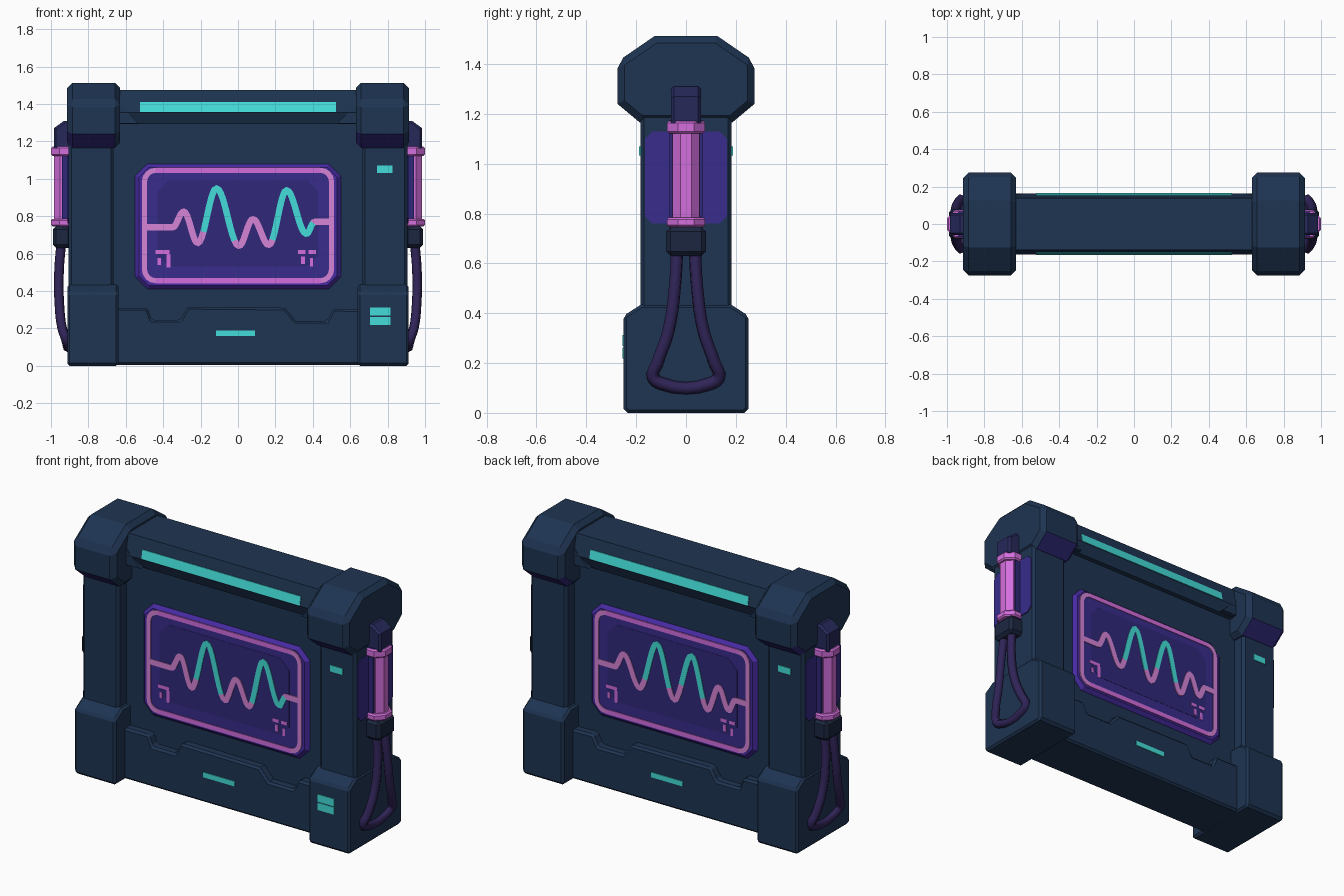
import bpy, bmesh, math
from mathutils import Vector

if "Cube" in bpy.data.objects:
    bpy.data.objects.remove(bpy.data.objects["Cube"])


def material(name, r, g, b):
    m = bpy.data.materials.new(name)
    lin = [((c / 255 + 0.055) / 1.055) ** 2.4 for c in (r, g, b)]
    m.diffuse_color = (*lin, 1)
    m.use_nodes = True
    m.node_tree.nodes["Principled BSDF"].inputs["Base Color"].default_value = m.diffuse_color
    return m


NAVY = material("navy_casing", 30, 52, 82)
DARK = material("dark_fittings", 27, 38, 64)
BRACKET = material("dusk_bracket", 38, 40, 90)
CABLE = material("plum_cable", 48, 36, 88)
GLOW = material("violet_glow", 70, 42, 160)
SHADE = material("dusky_violet", 48, 40, 122)
SCREEN = material("indigo_screen", 56, 44, 140)
PINK = material("pink_light", 212, 110, 222)
LINE = material("pale_pink_line", 214, 132, 214)
TEAL = material("teal_light", 68, 222, 218)


def finish(name, bm, mats, bevel=0, flip=False):
    """Turn a bmesh into an object; flip turns it half round to the back."""
    if flip:
        for v in bm.verts:
            v.co.x, v.co.y = -v.co.x, -v.co.y
    bmesh.ops.recalc_face_normals(bm, faces=bm.faces)
    me = bpy.data.meshes.new(name)
    bm.to_mesh(me)
    bm.free()
    for m in mats:
        me.materials.append(m)
    ob = bpy.data.objects.new(name, me)
    bpy.context.collection.objects.link(ob)
    if bevel:
        mod = ob.modifiers.new("bevel", 'BEVEL')
        mod.width = bevel
        mod.segments = 1
        mod.limit_method = 'ANGLE'
        mod.angle_limit = math.radians(55)
    return ob


def prism(name, pts, axis, a, b, mat, bevel=0, flip=False):
    """Extrude a 2D outline along an axis from a to b."""
    place = {'x': lambda p, t: (t, p[0], p[1]),
             'y': lambda p, t: (p[0], t, p[1]),
             'z': lambda p, t: (p[0], p[1], t)}[axis]
    bm = bmesh.new()
    lo = [bm.verts.new(place(p, a)) for p in pts]
    hi = [bm.verts.new(place(p, b)) for p in pts]
    bm.faces.new(lo)
    bm.faces.new(hi)
    n = len(pts)
    for i in range(n):
        j = (i + 1) % n
        bm.faces.new((lo[i], lo[j], hi[j], hi[i]))
    return finish(name, bm, [mat], bevel, flip)


def rect(x0, x1, z0, z1, cut=0):
    if not cut:
        return [(x0, z0), (x1, z0), (x1, z1), (x0, z1)]
    return [(x0 + cut, z0), (x1 - cut, z0), (x1, z0 + cut), (x1, z1 - cut),
            (x1 - cut, z1), (x0 + cut, z1), (x0, z1 - cut), (x0, z0 + cut)]


def both(half):
    """Complete a symmetric outline from its positive half (top to bottom)."""
    return half + [(-y, z) for y, z in reversed(half)]


def ribbon(name, pts, width, y0, y1, mats, rule=None, closed=False, flip=False):
    """Flat band along a path on the front plane."""
    bm = bmesh.new()
    n = len(pts)
    rows = []
    for i, p in enumerate(pts):
        prev = pts[i - 1] if i or closed else p
        nxt = pts[(i + 1) % n] if i < n - 1 or closed else p
        d = (Vector(nxt) - Vector(prev)).normalized() * width / 2
        rows.append([bm.verts.new((p[0] - s * d.y, y, p[1] + s * d.x))
                     for s, y in ((1, y0), (1, y1), (-1, y1), (-1, y0))])
    for i in range(n if closed else n - 1):
        q, r = rows[i], rows[(i + 1) % n]
        for k in range(4):
            f = bm.faces.new((q[k], q[(k + 1) % 4], r[(k + 1) % 4], r[k]))
            f.material_index = int(rule(pts[i], pts[(i + 1) % n])) if rule else 0
    if not closed:
        bm.faces.new(rows[0])
        bm.faces.new(rows[-1])
    return finish(name, bm, mats, 0, flip)


def wave(knots, steps=10):
    """Smooth rise and fall between successive peaks and troughs."""
    out = []
    for (x0, z0), (x1, z1) in zip(knots, knots[1:]):
        for k in range(steps):
            t = k / steps
            out.append((x0 + (x1 - x0) * t,
                        z0 + (z1 - z0) * (1 - math.cos(math.pi * t)) / 2))
    return out + [knots[-1]]


def octagon(x, r):
    c = r / math.cos(math.pi / 8)
    return [(x + c * math.cos((k + .5) * math.pi / 4),
             c * math.sin((k + .5) * math.pi / 4)) for k in range(8)]


# Main casing: central panel, notched base and top bar
prism("panel", rect(-.68, .68, .02, 1.32), 'y', -.105, .105, NAVY)
prism("base", [(-.68, .005), (.68, .005), (.68, .3), (.51, .305), (.475, .24),
               (.31, .24), (.25, .31), (-.27, .315), (-.31, .245), (-.46, .245),
               (-.485, .31), (-.68, .31)], 'y', -.157, .157, NAVY, .012)
prism("top_bar", both([(.138, 1.475), (.163, 1.355), (.135, 1.292)]),
      'x', -.66, .66, NAVY)

for s, side in ((1, "right"), (-1, "left")):
    # Corner posts with heavy caps and feet
    prism(side + "_column", rect(-.183, .183, .35, 1.25), 'x',
          s * .665, s * .905, NAVY, .015)
    cap = prism(side + "_cap", both([(.125, 1.513), (.275, 1.41), (.275, 1.24),
                                     (.185, 1.165)]), 'x', s * .63, s * .913, NAVY, .028)
    cap.data.materials.append(SHADE)
    for f in cap.data.polygons:
        f.material_index = int(f.normal.z < -.3)
    prism(side + "_foot", both([(.18, .435), (.25, .39), (.25, .015), (.235, 0)]),
          'x', s * .64, s * .912, NAVY, .012)
    prism(side + "_bar_gusset", [(s * .53, 1.295), (s * .65, 1.295), (s * .65, 1.41)],
          'y', -.162, .162, NAVY)

    # Side lamp: glow plate, backing, tube, rings and holders
    prism(side + "_glow_plate", rect(-.165, .165, .76, 1.13, .03), 'x',
          s * .9, s * .911, SCREEN)
    prism(side + "_lamp_backing", rect(-.066, .066, .74, 1.175), 'x',
          s * .9, s * .942, SHADE)
    prism(side + "_lamp_bracket", [(s * .89, 1.31), (s * .93, 1.31), (s * .985, 1.27),
                                   (s * .985, 1.15), (s * .89, 1.15)],
          'y', -.06, .06, BRACKET, .012)
    prism(side + "_lamp_tube", octagon(s * .928, .055), 'z', .76, 1.14, PINK)
    for z0, z1, tag in ((1.122, 1.172, "upper"), (.745, .785, "lower")):
        prism(f"{side}_{tag}_lamp_ring", octagon(s * .924, .076), 'z', z0, z1, PINK, .008)
    prism(side + "_lamp_socket", rect(s * .89, s * .99, -.08, .08), 'z',
          .63, .746, DARK, .018)

    # Cable looping from the socket down to the foot
    half = [(.945, .035, .66), (.957, .045, .5), (.955, .07, .33), (.94, .115, .2),
            (.922, .132, .145), (.915, .1, .118)]
    path = half + [(x, -y, z) for x, y, z in reversed(half)]
    cu = bpy.data.curves.new(side + "_cable", 'CURVE')
    cu.dimensions = '3D'
    cu.bevel_depth = .026
    cu.bevel_resolution = 1
    cu.resolution_u = 4
    sp = cu.splines.new('BEZIER')
    sp.bezier_points.add(len(path) - 1)
    for bp, (x, y, z) in zip(sp.bezier_points, path):
        bp.co = (s * x, y, z)
        bp.handle_left_type = bp.handle_right_type = 'AUTO'
    cu.materials.append(CABLE)
    bpy.context.collection.objects.link(bpy.data.objects.new(side + "_cable", cu))

# Trace shapes and the x ranges where they turn teal
front_trace = [(-.49, .74), (-.35, .74), (-.29, .825), (-.215, .655), (-.115, .95),
               (.005, .64), (.08, .785), (.165, .645), (.26, .94), (.365, .705),
               (.41, .77), (.49, .77)]
back_trace = [(-.49, .74), (-.38, .74), (-.32, .83), (-.215, .655), (-.1, .95),
              (.015, .645), (.13, .94), (.235, .645), (.31, .8), (.375, .68),
              (.42, .75), (.49, .75)]
sides = (("front", False, front_trace, ((-.195, -.03), (.18, .4))),
         ("back", True, back_trace, ((-.19, -.03), (.05, .2))))

for tag, flip, trace, spans in sides:
    # Raised screen with rounded border, trace and small gauge marks
    prism(tag + "_screen_frame", rect(-.55, .55, .41, 1.08, .065), 'y',
          -.126, -.05, GLOW, .02, flip)
    prism(tag + "_screen", rect(-.495, .495, .46, 1.04, .04), 'y',
          -.128, -.12, SCREEN, 0, flip)
    prism(tag + "_screen_core", rect(-.43, .43, .53, .99, .06), 'y',
          -.1295, -.122, SHADE, 0, flip)
    border = []
    for cx, cz, a0 in ((.44, .985, 0), (-.44, .985, 90), (-.44, .515, 180), (.44, .515, 270)):
        for k in range(5):
            a = math.radians(a0 + k * 22.5)
            border.append((cx + .06 * math.cos(a), cz + .06 * math.sin(a)))
    # Top and bottom runs of the border are the deeper pink, the ends are paler
    ribbon(tag + "_screen_border", border, .028, -.132, -.122, [LINE, PINK],
           lambda p, q: abs(p[0] - q[0]) > .5, True, flip)
    ribbon(tag + "_trace", wave(trace), .034, -.133, -.124, [LINE, TEAL],
           lambda p, q: any(a < p[0] < b for a, b in spans), False, flip)
    marks = ((-.44, -.365, .598, .618), (-.43, -.412, .54, .575), (-.382, -.362, .525, .598),
             (.32, .36, .598, .618), (.378, .418, .598, .618), (.338, .358, .545, .585),
             (.385, .402, .53, .575))
    for i, m in enumerate(marks):
        prism(f"{tag}_gauge_mark_{i + 1}", rect(*m), 'y', -.131, -.124, PINK, 0, flip)

    # Teal indicator lights
    prism(tag + "_top_light", [(-.155, 1.358), (-.166, 1.358), (-.155, 1.41), (-.145, 1.41)],
          'x', -.525, .525, TEAL, 0, flip)
    prism(tag + "_base_light", rect(-.118, .09, .158, .188), 'y', -.162, -.154, TEAL, 0, flip)
    prism(tag + "_column_light", rect(.743, .825, 1.032, 1.07), 'y',
          -.188, -.18, TEAL, 0, flip)

# The pair of foot lights is on the front only
for i, (z0, z1) in enumerate(((.218, .262), (.268, .312))):
    prism(f"foot_light_{i + 1}", rect(.705, .815, z0, z1), 'y', -.255, -.247, TEAL)
